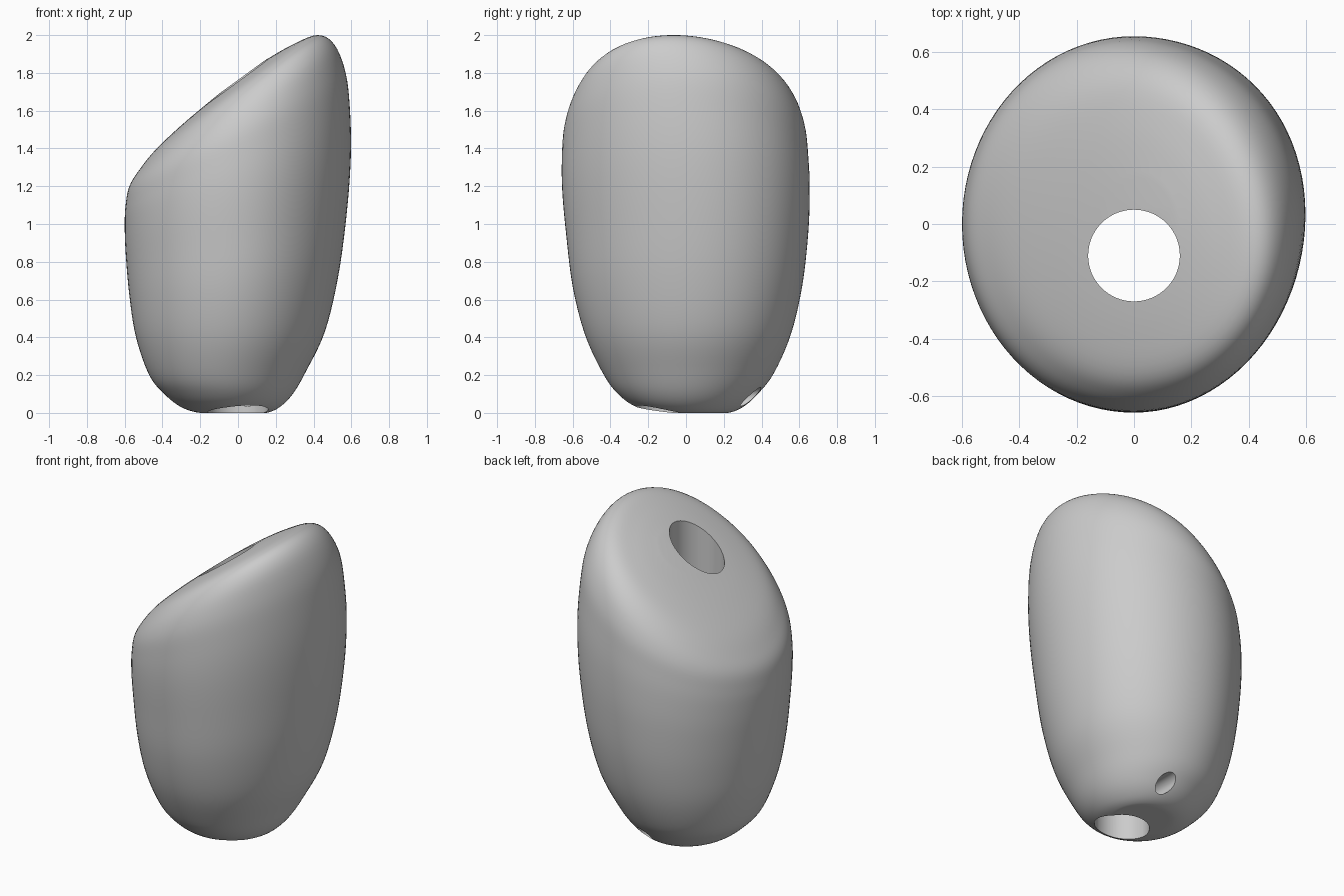
import bpy, bmesh
from math import cos, sin, pi

cube = bpy.data.objects.get("Cube")
if cube:
    bpy.data.objects.remove(cube, do_unlink=True)

SEGMENTS = 96
SUBSTEPS = 5

# Cross-sections from base to slanted crown:
# left x, left z, right x, right z, front y, back y, sideways skew
SECTIONS = [
    (-.08, 0, .08, 0, -.05, .12, 0),
    (-.2, 0, .15, 0, -.13, .22, 0),
    (-.3, .03, .22, .03, -.26, .3, 0),
    (-.39, .1, .29, .1, -.36, .38, .01),
    (-.47, .2, .36, .22, -.44, .465, .02),
    (-.54, .4, .46, .43, -.535, .555, .04),
    (-.575, .62, .53, .72, -.6, .615, .05),
    (-.595, .85, .575, 1.05, -.635, .647, .05),
    (-.6, 1, .597, 1.35, -.655, .655, .04),
    (-.595, 1.1, .593, 1.6, -.657, .648, .02),
    (-.575, 1.2, .57, 1.8, -.645, .63, 0),
    (-.52, 1.29, .51, 1.95, -.6, .58, -.04),
    (-.43, 1.4, .42, 2, -.52, .49, -.05),
    (-.28, 1.54, .28, 1.945, -.36, .34, -.03),
    (-.1, 1.69, .14, 1.865, -.16, .16, 0),
]


def catmull_rom(p, q, r, s, t):
    """Blend smoothly from section q to section r."""
    return [b + t / 2 * (c - a + t * (2 * a - 5 * b + 4 * c - d + t * (3 * (b - c) + d - a)))
            for a, b, c, d in zip(p, q, r, s)]


def smooth_sections(sections):
    padded = [sections[0]] + sections + [sections[-1]]
    result = []
    for i in range(len(sections) - 1):
        for step in range(SUBSTEPS):
            result.append(catmull_rom(*padded[i:i + 4], step / SUBSTEPS))
    return result + [sections[-1]]


def add_ring(bm, section):
    """Tilted oval whose left and right ends can sit at different heights."""
    left, left_z, right, right_z, front, back, skew = section
    ring = []
    for i in range(SEGMENTS):
        c, s = cos(2 * pi * i / SEGMENTS), sin(2 * pi * i / SEGMENTS)
        x = (left + right) / 2 + (right - left) / 2 * c
        y = (front + back) / 2 + (back - front) / 2 * s + skew * max(c, 0) ** 2
        z = (left_z + right_z) / 2 + (right_z - left_z) / 2 * c
        ring.append(bm.verts.new((x, y, max(z, 0))))
    return ring


def make_body():
    bm = bmesh.new()
    rings = [add_ring(bm, s) for s in smooth_sections(SECTIONS)]
    for low, high in zip(rings, rings[1:]):
        for i in range(SEGMENTS):
            j = (i + 1) % SEGMENTS
            bm.faces.new((low[i], low[j], high[j], high[i]))
    bm.faces.new(rings[0][::-1])
    bm.faces.new(rings[-1])
    mesh = bpy.data.meshes.new("body")
    bm.to_mesh(mesh)
    bm.free()
    obj = bpy.data.objects.new("body", mesh)
    bpy.context.collection.objects.link(obj)
    return obj


def drill(target, name, radius, depth, location, rotation=(0, 0, 0)):
    """Cut a round hole through the target and discard the cutter."""
    bpy.ops.mesh.primitive_cylinder_add(vertices=64, radius=radius, depth=depth,
                                        location=location, rotation=rotation)
    cutter = bpy.context.object
    cutter.name = name
    cutter.hide_render = True
    mod = target.modifiers.new(name, 'BOOLEAN')
    mod.operation = 'DIFFERENCE'
    mod.solver = 'EXACT'
    mod.object = cutter
    bpy.ops.object.select_all(action='DESELECT')
    target.select_set(True)
    bpy.context.view_layer.objects.active = target
    bpy.ops.object.modifier_apply(modifier=name)
    bpy.data.objects.remove(cutter, do_unlink=True)


# Single matte grey
grey = bpy.data.materials.new("matte_grey")
grey.use_nodes = True
colour = (.6, .6, .6, 1)
grey.diffuse_color = colour
grey.node_tree.nodes["Principled BSDF"].inputs["Base Color"].default_value = colour

# Body with a vertical bore and a small cable hole low at the back
body = make_body()
body.data.materials.append(grey)
drill(body, "main_bore", .16, 5, (0, -.11, 1))
drill(body, "cable_hole", .05, .6, (.05, .3, .085), (pi / 2, 0, 0))
bpy.ops.object.shade_smooth_by_angle(angle=pi / 5)
